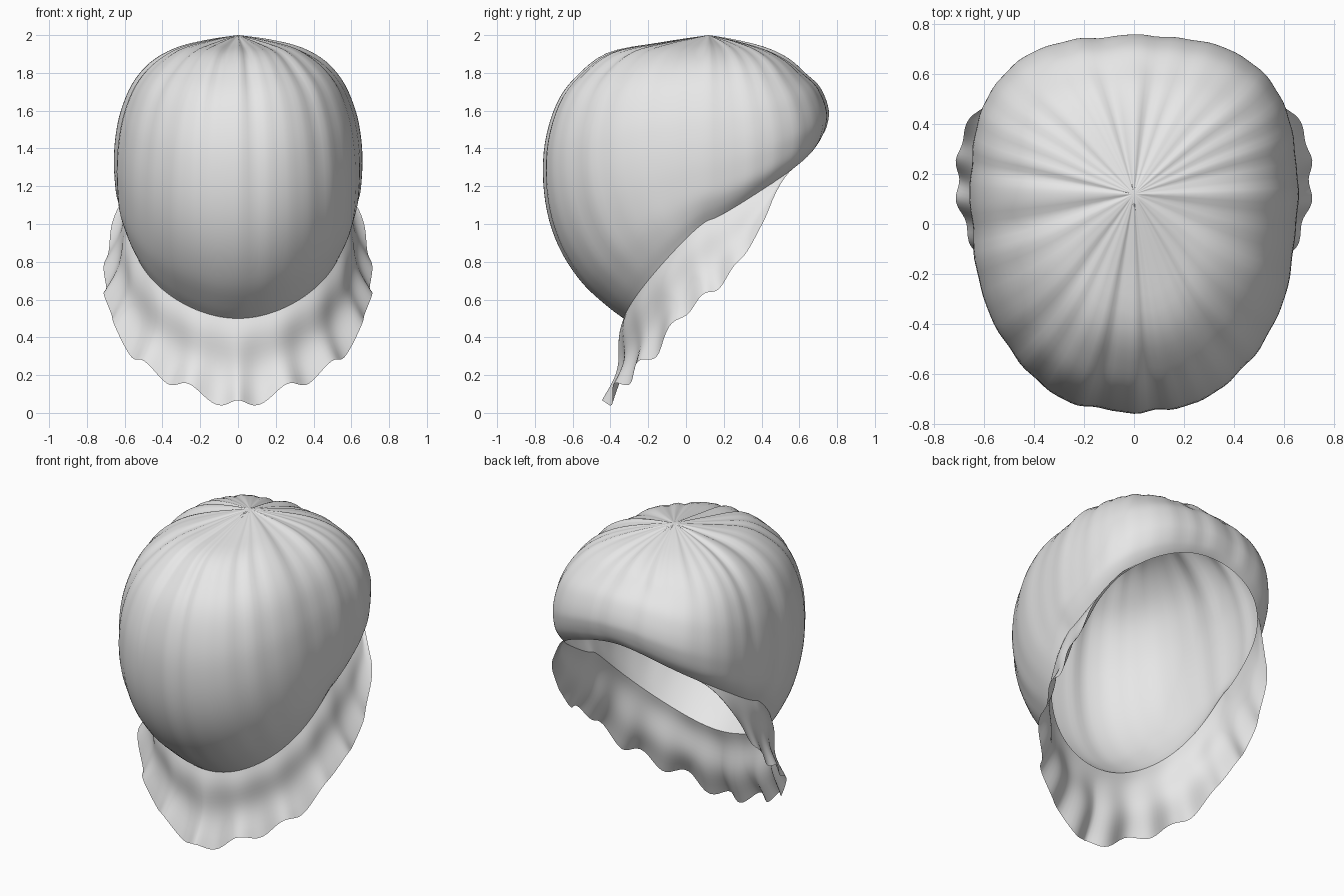
import bpy, bmesh, math, random
from mathutils import Vector

cube = bpy.data.objects.get("Cube")
if cube:
    bpy.data.objects.remove(cube)

random.seed(4)
SEG, ROWS, POLE_Y = 144, 44, 0.12

cloth = bpy.data.materials.new("pale_grey_cloth")
cloth.use_nodes = True
cloth.diffuse_color = (0.8, 0.8, 0.8, 1)
cloth.node_tree.nodes["Principled BSDF"].inputs["Base Color"].default_value = (0.8, 0.8, 0.8, 1)

# Meridians of the cap: (distance from the crown's gather, height)
FRONT = [(0, 2), (.27, 1.955), (.53, 1.9), (.7, 1.77), (.8, 1.63), (.86, 1.43),
         (.87, 1.22), (.84, 1.02), (.77, .84), (.66, .68), (.53, .56), (.45, .5)]
SIDE = [(0, 2), (.17, 1.97), (.33, 1.925), (.46, 1.85), (.555, 1.74), (.615, 1.6),
        (.643, 1.47), (.653, 1.35), (.65, 1.24), (.64, 1.15), (.615, 1.08), (.58, 1.02)]
BACK = [(0, 2), (.16, 1.965), (.31, 1.92), (.42, 1.865), (.5, 1.8), (.57, 1.74),
        (.61, 1.67), (.63, 1.6), (.628, 1.55), (.615, 1.5), (.6, 1.47), (.585, 1.45)]
# Outer edge of the frill from the front centre to its end at the side
HEM = [(0, -.43, .035), (.22, -.38, .11), (.43, -.28, .21), (.59, -.15, .34), (.68, 0, .54),
       (.705, .15, .65), (.7, .28, .8), (.66, .41, 1.01), (.58, .51, 1.27)]
FRILL_END = math.radians(138)


def spline(points, t):
    """Smooth curve through evenly spaced points, t from 0 to 1."""
    f = min(max(t, 0), 1) * (len(points) - 1)
    i = min(int(f), len(points) - 2)
    u = f - i
    p = [Vector(points[min(max(k, 0), len(points) - 1)]) for k in (i - 1, i, i + 1, i + 2)]
    return (p[1] * 2 + (p[2] - p[0]) * u + (p[0] * 2 - p[1] * 5 + p[2] * 4 - p[3]) * u * u
            + (p[1] * 3 - p[0] - p[2] * 3 + p[3]) * u ** 3) / 2


waves = [(random.randint(9, 34), random.uniform(0, 6.28), random.uniform(.4, 1)) for _ in range(7)]


def gather(a):
    """Irregular pleats around the cap."""
    return sum(w * math.sin(n * a + ph) for n, ph, w in waves) / 4


def cap_point(a, t):
    """Angle a is measured from the front centre towards +x."""
    c, s = math.cos(a), math.sin(a)
    fore, flank = spline(FRONT if c > 0 else BACK, t), spline(SIDE, t)
    e = 2.35 if c > 0 else 2.35 + .4 * min(1, -c * 2)
    k = (abs(c) ** e + abs(s) ** e) ** (-1 / e)
    pleat = 1 + gather(a) * (.008 + .03 * (1 - t) ** 2) * min(1, (1 - t) * 5)
    w = abs(c) ** (1.9 - .65 * t)
    z = fore[1] * w + flank[1] * (1 - w)
    z += gather(a) * .012 * math.sin(math.pi * min(1, t * 2.5))
    return Vector((flank[0] * s * k * pleat, POLE_Y - fore[0] * c * k * pleat, min(z, 2)))


def frill_point(a, v):
    rim = cap_point(a, 1)
    f = abs(a) / FRILL_END
    hem = spline(HEM, f)
    hem.x = math.copysign(hem.x, a)
    hem = hem.lerp(rim, max(0, (f - .9) / .1))
    p = rim.lerp(hem, v)
    out = Vector((math.sin(a), -math.cos(a), 0))
    fade = max(0, 1 - f ** 2)
    fold = math.cos(18 * a)
    p += out * fade * (.016 * fold * v + .025 * math.sin(2 * math.pi * v) * (1 - v))
    p -= out * .03 * math.sin(math.pi * v) * fade
    p.z += .03 * fold * fade * v ** 3
    return p


def sheet(name, point, angles, levels, closed):
    """Build a quad grid from a surface function."""
    bm = bmesh.new()
    grid = [[bm.verts.new(point(a, v)) for a in angles] for v in levels]
    n = len(angles)
    for low, high in zip(grid, grid[1:]):
        for i in range(n if closed else n - 1):
            j = (i + 1) % n
            bm.faces.new((low[i], high[i], high[j], low[j]))
    bmesh.ops.remove_doubles(bm, verts=bm.verts, dist=.0004)
    mesh = bpy.data.meshes.new(name)
    bm.to_mesh(mesh)
    bm.free()
    mesh.materials.append(cloth)
    obj = bpy.data.objects.new(name, mesh)
    bpy.context.collection.objects.link(obj)
    for poly in mesh.polygons:
        poly.use_smooth = True


# Puffed cap gathered at the top, open below and behind
sheet("gathered_cap", cap_point, [2 * math.pi * i / SEG for i in range(SEG)],
      [i / ROWS for i in range(ROWS + 1)], True)

# Wavy frill around the front and sides of the opening
sheet("wavy_frill", frill_point, [FRILL_END * (2 * i / SEG - 1) for i in range(SEG + 1)],
      [i / 14 for i in range(15)], False)
